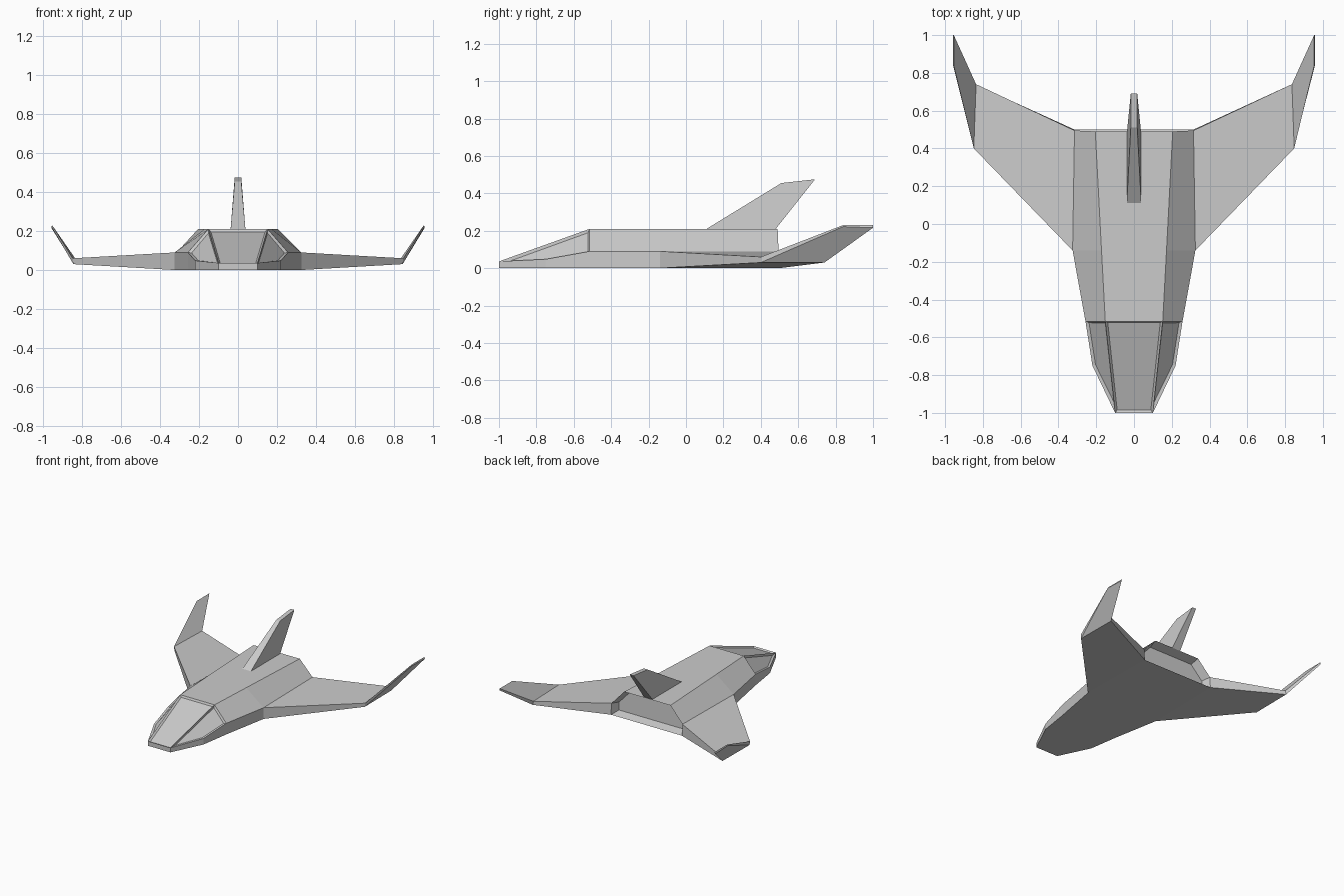
import bpy, bmesh

if "Cube" in bpy.data.objects:
    bpy.data.objects.remove(bpy.data.objects["Cube"])

# Named points of the right half; a leading "-" means the mirrored point
P = {
    # hull bottom
    "b0": (.10, -1, 0), "b1": (.22, -.75, 0), "b2": (.255, -.52, 0),
    "b3": (.325, -.14, 0), "b4": (.315, .50, 0),
    # hull side crease
    "e0": (.10, -1, .036), "e1": (.22, -.75, .048), "e2": (.257, -.515, .09),
    "e3": (.325, -.14, .09), "e4": (.315, .495, .09),
    # roof edge
    "t2": (.152, -.515, .21), "t3": (.172, -.14, .21), "t4": (.205, .49, .21),
    # wing tip, upper and lower
    "u0": (.848, .40, .06), "u1": (.836, .74, .06),
    "l0": (.845, .40, .03), "l1": (.842, .74, .03),
    # winglet tip, inner and outer
    "i0": (.954, .84, .23), "i1": (.954, 1.0, .23),
    "o0": (.958, .84, .222), "o1": (.958, 1.0, .216),
    # fin base and tip
    "f0": (.038, .11, .21), "f1": (.038, .48, .21),
    "g0": (.017, .51, .455), "g1": (.017, .69, .475),
}


def flip(name):
    return name[1:] if name[0] == "-" else "-" + name


def build(name, centre, sides, insets=()):
    """Make centre faces once and side faces on both sides, then sink panels."""
    bm = bmesh.new()
    verts, faces = {}, {}

    def vert(n):
        if n not in verts:
            x, y, z = P[n.lstrip("-")]
            verts[n] = bm.verts.new((-x if n[0] == "-" else x, y, z))
        return verts[n]

    for key in centre:
        half = key.split()
        loop = half + [flip(n) for n in reversed(half)]
        faces[key] = [bm.faces.new([vert(n) for n in loop])]
    for key in sides:
        loop = key.split()
        faces[key] = [bm.faces.new([vert(n) for n in loop]),
                      bm.faces.new([vert(flip(n)) for n in reversed(loop)])]
    bmesh.ops.recalc_face_normals(bm, faces=bm.faces[:])
    for key, width, depth in insets:
        bmesh.ops.inset_individual(bm, faces=faces[key], thickness=width,
                                   depth=-depth, use_even_offset=True)
    mesh = bpy.data.meshes.new(name)
    bm.to_mesh(mesh)
    bm.free()
    obj = bpy.data.objects.new(name, mesh)
    bpy.context.collection.objects.link(obj)
    return obj


# Fuselage with sunken windows and engine bay (open where the wings join)
build("fuselage",
      ["b0 b1 b2 b3 b4", "b0 e0", "e0 t2", "t2 t3", "t3 t4", "b4 e4 t4"],
      ["b0 b1 e1 e0", "b1 b2 e2 e1", "b2 b3 e3 e2",
       "e0 e1 e2 t2", "e2 e3 t3 t2", "e3 e4 t4 t3"],
      [("e0 t2", .012, .012), ("e0 e1 e2 t2", .012, .012),
       ("b4 e4 t4", .02, .07)])

# Swept wings
build("wings", [],
      ["e3 u0 u1 e4", "b3 b4 l1 l0", "b3 l0 u0 e3", "b4 e4 u1 l1"])

# Upturned winglets
build("winglets", [],
      ["u0 i0 i1 u1", "l0 l1 o1 o0", "l0 o0 i0 u0", "l1 u1 i1 o1",
       "i0 o0 o1 i1"])

# Raked tail fin
build("tail_fin", ["f0 g0", "g0 g1", "g1 f1", "f1 f0"], ["f0 f1 g1 g0"])
